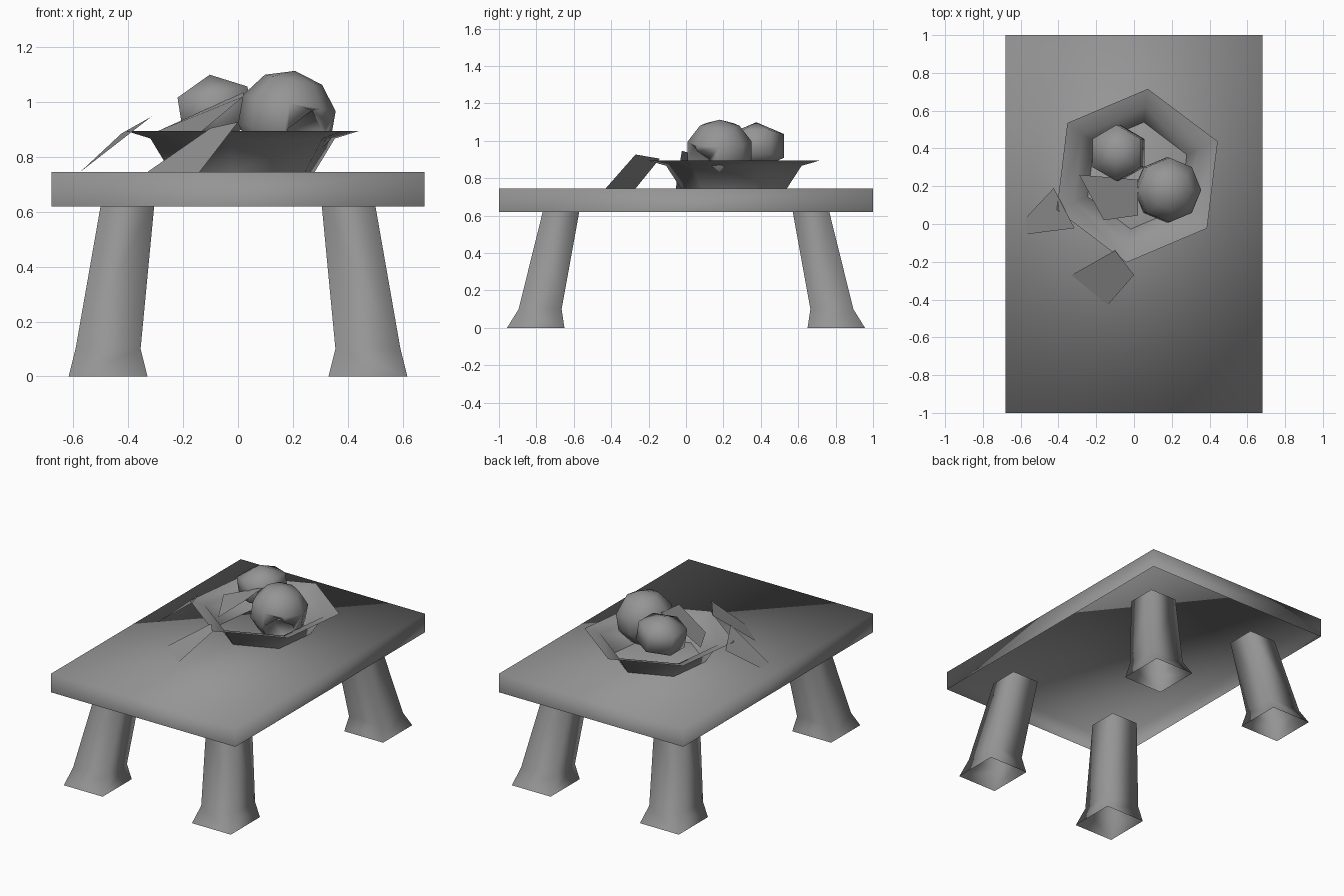
import bpy, bmesh
from math import radians, cos, sin, tau
from mathutils import Matrix

cube = bpy.data.objects.get("Cube")
if cube:
    bpy.data.objects.remove(cube, do_unlink=True)

GREY = (0.3, 0.3, 0.3, 1)
grey = bpy.data.materials.new("plain grey")
grey.use_nodes = True
grey.diffuse_color = GREY
grey.node_tree.nodes["Principled BSDF"].inputs["Base Color"].default_value = GREY


def finish(name, bm):
    """Turn a bmesh into a smooth shaded object."""
    for face in bm.faces:
        face.smooth = True
    mesh = bpy.data.meshes.new(name)
    bm.to_mesh(mesh)
    bm.free()
    mesh.materials.append(grey)
    obj = bpy.data.objects.new(name, mesh)
    bpy.context.collection.objects.link(obj)
    return obj


def loft(name, rings, cap_top=False, mirrored=False):
    """Skin a stack of anticlockwise point rings, open at the bottom."""
    bm = bmesh.new()
    loops = [[bm.verts.new(p) for p in ring] for ring in rings]
    for low, high in zip(loops, loops[1:]):
        n = len(low)
        for i in range(n):
            j = (i + 1) % n
            bm.faces.new((low[i], low[j], high[j], high[i]))
    if cap_top:
        bm.faces.new(loops[-1])
    if mirrored:
        bmesh.ops.reverse_faces(bm, faces=bm.faces)
    return finish(name, bm)


def rectangle(x0, x1, y0, y1, z):
    return [(x0, y0, z), (x1, y0, z), (x1, y1, z), (x0, y1, z)]


# Table top, hollow underneath
loft("table_top", [rectangle(-0.68, 0.68, -1, 1, z) for z in (0.62, 0.745)], cap_top=True)

# Splayed hollow legs with flared feet
LEG = [(0.33, 0.617, 0.65, 0.957, 0), (0.355, 0.592, 0.665, 0.895, 0.1),
       (0.305, 0.5, 0.57, 0.765, 0.625)]
for side, sx in (("left", 1), ("right", -1)):
    for end, sy in (("front", -1), ("back", 1)):
        loft(f"{end}_{side}_leg",
             [rectangle(sx * a, sx * b, sy * c, sy * d, z) for a, b, c, d, z in LEG],
             mirrored=sx * sy < 0)


# Six-sided bowl, a thin shell with a wide rim
def hexagon(radius, z):
    turns = [radians(23) + tau * i / 6 for i in range(6)]
    return [(0.017 + radius * cos(a), 0.256 + radius * sin(a), z) for a in turns]


loft("bowl", [hexagon(r, z) for r, z in ((0.285, 0.745), (0.365, 0.867), (0.463, 0.895))])


def fruit(name, sides, rings, size, place, tilt):
    """A faceted fruit: a coarse sphere, scaled, tilted and set in place."""
    bm = bmesh.new()
    bmesh.ops.create_uvsphere(bm, u_segments=sides, v_segments=rings, radius=1)
    pose = (Matrix.Translation(place) @ Matrix.Rotation(radians(tilt), 4, "Y")
            @ Matrix.Diagonal((size[0], size[0], size[1], 1)))
    bmesh.ops.transform(bm, matrix=pose, verts=bm.verts)
    return finish(name, bm)


fruit("small_fruit", 6, 3, (0.172, 0.128), (-0.083, 0.376, 0.973), -9)
big_fruit = fruit("bitten_fruit", 8, 5, (0.18, 0.172), (0.178, 0.18, 0.944), 10)

# Bite taken out of the large fruit
bm = bmesh.new()
bmesh.ops.create_icosphere(bm, subdivisions=1, radius=0.12,
                           matrix=Matrix.Translation((0.27, 0.045, 0.85)))
bite = finish("bite_cutter", bm)
bite.hide_render = True
cut = big_fruit.modifiers.new("bite", "BOOLEAN")
cut.operation = "DIFFERENCE"
cut.object = bite
bpy.context.view_layer.objects.active = big_fruit
bpy.ops.object.modifier_apply(modifier=cut.name)
bpy.data.objects.remove(bite, do_unlink=True)

# Loose leaves: one in the bowl, two leaning on its rim
LEAVES = {
    "bowl_leaf": [(-0.29, 0.26, 0.895), (-0.16, 0.02, 0.87),
                  (0.02, 0.045, 1.02), (0.02, 0.235, 1.035)],
    "front_leaf": [(-0.33, -0.27, 0.745), (-0.14, -0.43, 0.745),
                   (0, -0.27, 0.927), (-0.1, -0.14, 0.905)],
    "side_leaf": [(-0.575, 0.03, 0.745), (-0.575, -0.055, 0.745),
                  (-0.315, -0.022, 0.947), (-0.425, 0.19, 0.885)],
}
for name, points in LEAVES.items():
    bm = bmesh.new()
    bm.faces.new([bm.verts.new(p) for p in points])
    finish(name, bm)
